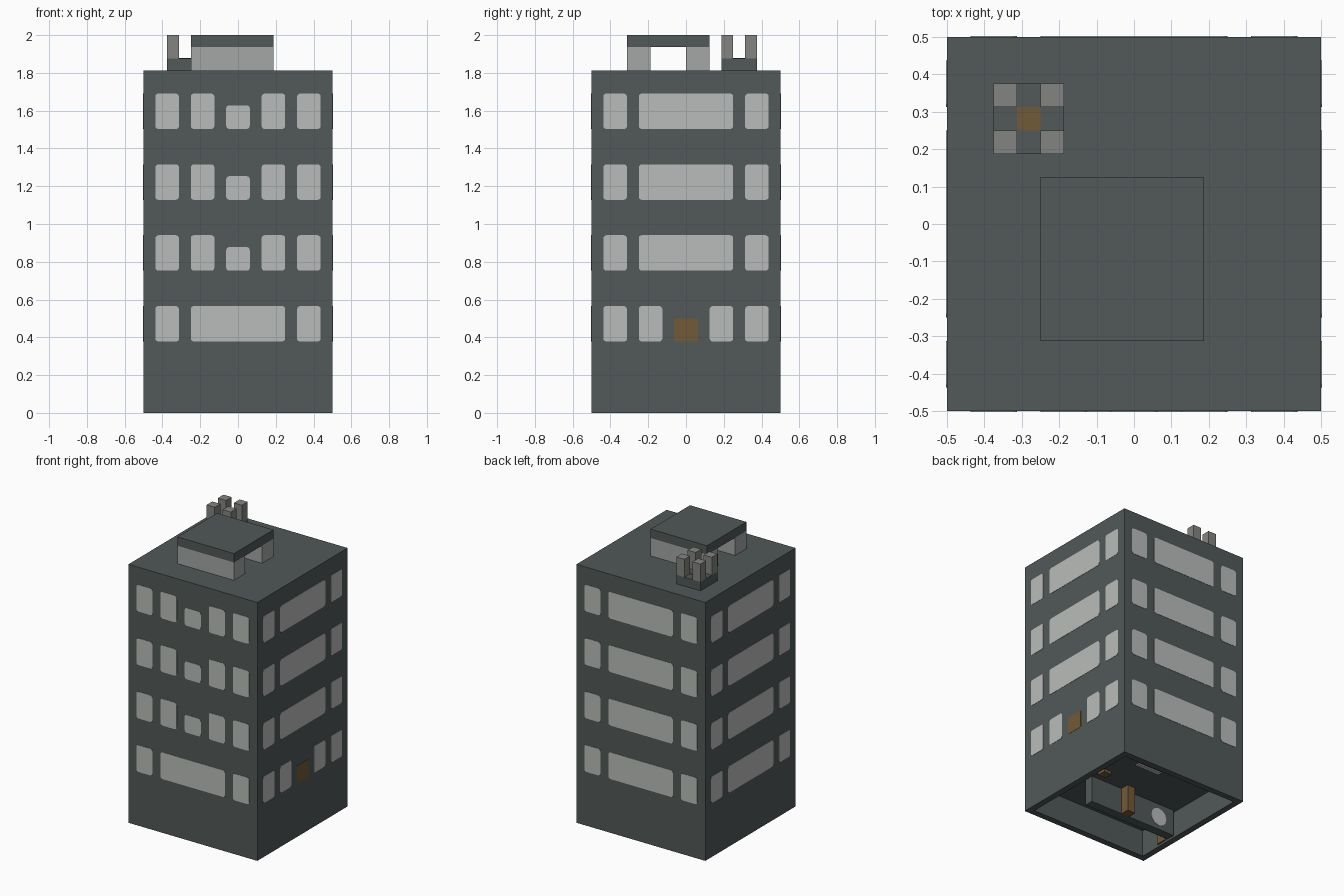
import bpy, bmesh, math
from mathutils import Matrix, Vector

if "Cube" in bpy.data.objects:
    bpy.data.objects.remove(bpy.data.objects["Cube"], do_unlink=True)

U = 1 / 16          # building module
ROOF = 29 * U       # main roof height
CEILING = 3 * U     # height of the open ground floor


def material(name, r, g, b):
    m = bpy.data.materials.new(name)
    m.use_nodes = True
    m.diffuse_color = (r, g, b, 1)
    m.node_tree.nodes["Principled BSDF"].inputs["Base Color"].default_value = (r, g, b, 1)
    return m


slate = material("slate", 0.083, 0.100, 0.098)
glass = material("pale_window", 0.49, 0.505, 0.495)
concrete = material("light_concrete", 0.37, 0.385, 0.376)
grey = material("chimney_grey", 0.231, 0.234, 0.22)
wood = material("brown_wood", 0.171, 0.100, 0.038)


def finish(bm, name, mat):
    me = bpy.data.meshes.new(name)
    bm.normal_update()
    bm.to_mesh(me)
    bm.free()
    me.materials.append(mat)
    ob = bpy.data.objects.new(name, me)
    bpy.context.scene.collection.objects.link(ob)
    return ob


def box_mesh(lo, hi):
    lo, hi = Vector(lo), Vector(hi)
    bm = bmesh.new()
    bmesh.ops.create_cube(bm, size=1, matrix=Matrix.Translation((lo + hi) / 2)
                          @ Matrix.Diagonal((*(hi - lo), 1)))
    return bm


def box(name, lo, hi, mat):
    return finish(box_mesh(lo, hi), name, mat)


def pane(bm, side, x0, x1, z0, z1, radius, out=0.5, thick=0.002):
    """Rounded thin plate on a wall; side turns the front wall about z."""
    turn = Matrix.Rotation(side * math.pi / 2, 3, 'Z')
    corners = [(x1 - radius, z1 - radius), (x0 + radius, z1 - radius),
               (x0 + radius, z0 + radius), (x1 - radius, z0 + radius)]
    outline = []
    for q, (cx, cz) in enumerate(corners):
        for k in range(4):
            a = (q + k / 3) * math.pi / 2
            outline.append((cx + radius * math.cos(a), cz + radius * math.sin(a)))
    front = [bm.verts.new(turn @ Vector((x, -out - thick, z))) for x, z in outline]
    back = [bm.verts.new(turn @ Vector((x, -out, z))) for x, z in outline]
    bm.faces.new(front[::-1])
    bm.faces.new(back)
    for i in range(len(front)):
        j = (i + 1) % len(front)
        bm.faces.new((front[i], front[j], back[j], back[i]))
    bmesh.ops.recalc_face_normals(bm, faces=bm.faces)


# Main block with a hollow ground floor
bm = box_mesh((-0.5, -0.5, 0), (0.5, 0.5, ROOF))
bm.normal_update()
base = min(bm.faces, key=lambda f: f.calc_center_median().z)
bmesh.ops.inset_region(bm, faces=[base], thickness=U)
ext = bmesh.ops.extrude_face_region(bm, geom=[base])
bmesh.ops.translate(bm, vec=(0, 0, CEILING),
                    verts=[v for v in ext["geom"] if isinstance(v, bmesh.types.BMVert)])
if base.is_valid:
    bmesh.ops.delete(bm, geom=[base], context='FACES_ONLY')
bmesh.ops.recalc_face_normals(bm, faces=bm.faces)
finish(bm, "tower_body", slate)

# Windows on all four walls: (left, right, height) in modules
wide = [(-7, -5, 3), (-4, 4, 3), (5, 7, 3)]
five = [(-7, -5, 3), (-4, -2, 3), (-1, 1, 2), (2, 4, 3), (5, 7, 3)]
four = [w for w in five if w[0] != -1]
walls = {"front": [wide, five, five, five], "right": [four, wide, wide, wide],
         "back": [wide] * 4, "left": [wide] * 4}
for side, (wall, rows) in enumerate(walls.items()):
    bm = bmesh.new()
    for level, row in enumerate(rows):
        z = (level + 1) * 6 * U + 0.003
        for a, b, h in row:
            pane(bm, side, a * U, b * U, z, z + h * U, 0.016)
    finish(bm, wall + "_windows", glass)

# Wooden shutter on the right wall
bm = bmesh.new()
pane(bm, 1, -U, U, 6 * U + 0.003, 8 * U, 0.004)
finish(bm, "wooden_shutter", wood)

# Roof pavilion: two thick walls and a flat slab
for name, y0, y1 in (("pavilion_front_wall", -5, -3), ("pavilion_back_wall", 0, 2)):
    box(name, (-4 * U, y0 * U, ROOF), (3 * U, y1 * U, 31 * U), concrete)
box("pavilion_roof", (-4 * U, -5 * U, 31 * U), (3 * U, 2 * U, 2), slate)

# Chimney: square base, wooden centre, four corner posts
box("chimney_base", (-6 * U, 3 * U, ROOF), (-3 * U, 6 * U, 30 * U), slate)
box("chimney_centre", (-5 * U, 4 * U, 30 * U), (-4 * U, 5 * U, 30 * U + 0.003), wood)
for x in (-6, -4):
    for y in (3, 5):
        box("chimney_post", (x * U, y * U, 30 * U), ((x + 1) * U, (y + 1) * U, 2), grey)

# Ground floor interior
box("partition", (-7 * U, -3 * U, 0), (4 * U, -2 * U, CEILING), slate)
box("interior_post", (-U, -2 * U, 0), (0, -U, CEILING), wood)
box("ceiling_beam", (3 * U, -U, CEILING - 0.02), (4 * U, 0, CEILING), wood)
box("ceiling_lamp", (-U, 0.17, CEILING - 0.008), (2 * U, 0.2, CEILING), glass)
box("inner_door", (-7 * U, -0.28, 0), (-7 * U + 0.008, -0.2, 2 * U), wood)
bm = bmesh.new()
pane(bm, 2, 4 * U, 6 * U, 0.03, 0.155, 0.06, out=-2 * U)
finish(bm, "round_window", glass)
